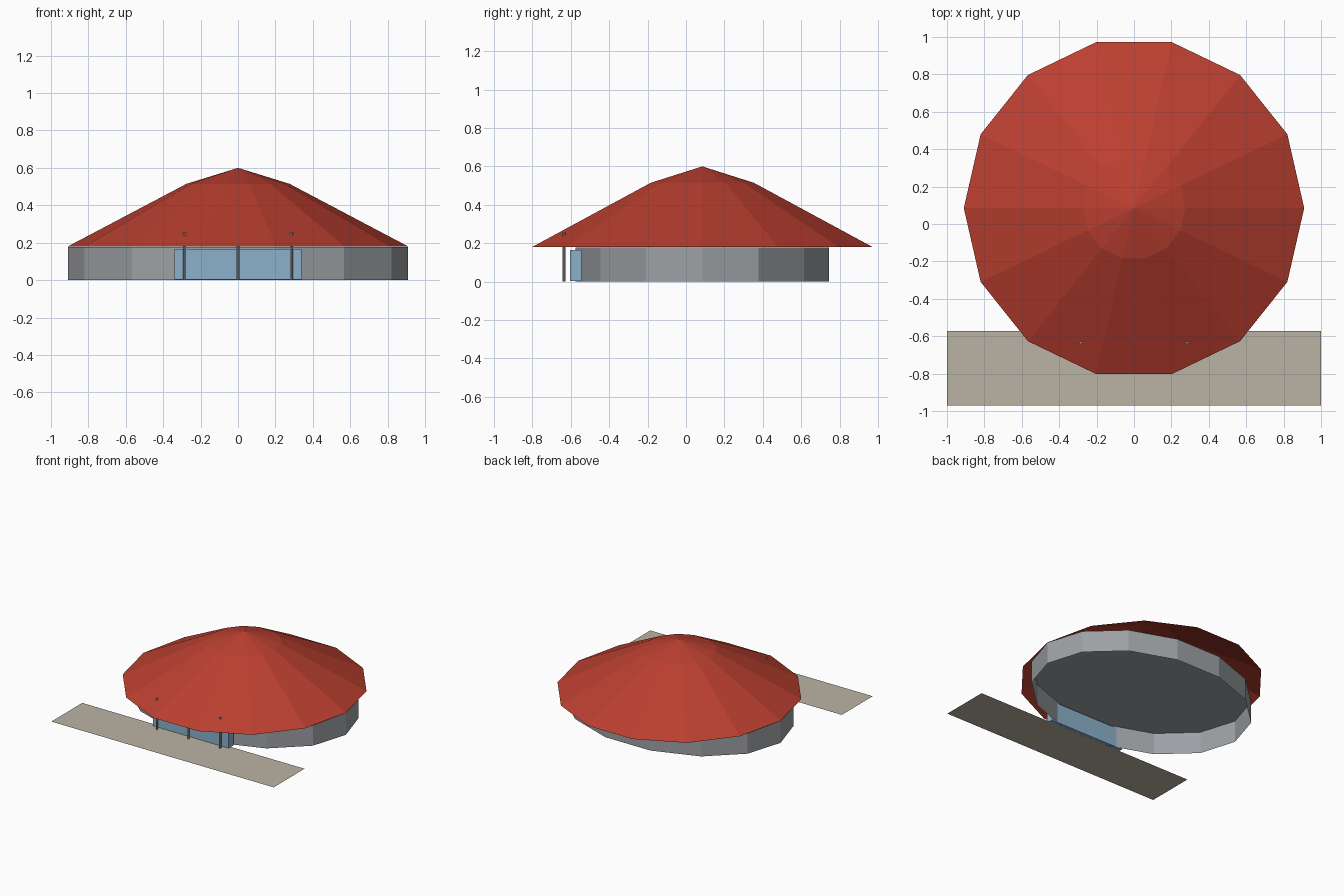
import bpy, bmesh, math

if "Cube" in bpy.data.objects:
    bpy.data.objects.remove(bpy.data.objects["Cube"])

SIDES = 14
CY = 0.085  # centre of the building along y


def material(name, rgb):
    m = bpy.data.materials.new(name)
    m.diffuse_color = (*rgb, 1)
    m.use_nodes = True
    m.node_tree.nodes["Principled BSDF"].inputs["Base Color"].default_value = m.diffuse_color
    return m


RED = material("roof_red", (0.50, 0.05, 0.03))
GREY = material("wall_grey", (0.34, 0.36, 0.38))
BLUE = material("glass_blue", (0.26, 0.44, 0.60))
BEIGE = material("path_beige", (0.50, 0.45, 0.37))


def finish(name, bm, mat):
    mesh = bpy.data.meshes.new(name)
    bm.to_mesh(mesh)
    bm.free()
    mesh.materials.append(mat)
    ob = bpy.data.objects.new(name, mesh)
    bpy.context.collection.objects.link(ob)
    return ob


def stacked_rings(name, rings, mat, apex=None):
    """Skin rings of (x radius, y radius, z); close with an apex or a flat cap."""
    bm = bmesh.new()
    loops = []
    for rx, ry, z in rings:
        angles = [2 * math.pi * i / SIDES for i in range(SIDES)]
        loops.append([bm.verts.new((rx * math.cos(a), CY + ry * math.sin(a), z)) for a in angles])
    for low, high in zip(loops, loops[1:]):
        for i in range(SIDES):
            j = (i + 1) % SIDES
            bm.faces.new((low[i], low[j], high[j], high[i]))
    top = loops[-1]
    if apex is None:
        bm.faces.new(top)
    else:
        tip = bm.verts.new((0, CY, apex))
        for i in range(SIDES):
            bm.faces.new((top[i], top[(i + 1) % SIDES], tip))
    return finish(name, bm, mat)


def box(name, lo, hi, mat):
    bm = bmesh.new()
    bmesh.ops.create_cube(bm, size=1)
    for v in bm.verts:
        v.co = [(a + b) / 2 + c * (b - a) for a, b, c in zip(lo, hi, v.co)]
    return finish(name, bm, mat)


# Oval wall, open below, with a ceiling just under the eaves
stacked_rings("wall", [(0.91, 0.677, 0), (0.91, 0.677, 0.178)], GREY)

# Two-pitch faceted roof, open underneath
stacked_rings("roof", [(0.91, 0.91, 0.18), (0.275, 0.275, 0.515)], RED, apex=0.60)

# Glazed entrance set through the front wall
box("entrance_glass", (-0.34, -0.605, 0.002), (0.34, -0.545, 0.165), BLUE)

# Slim entrance posts, the outer two poking through the roof
for x, label in ((-0.285, "left"), (0, "middle"), (0.285, "right")):
    bm = bmesh.new()
    bmesh.ops.create_cone(bm, cap_ends=True, segments=8, radius1=0.008, radius2=0.008, depth=0.255)
    bmesh.ops.translate(bm, verts=bm.verts, vec=(x, -0.635, 0.1275))
    finish("post_" + label, bm, GREY)

# Flat path along the front
bm = bmesh.new()
bm.faces.new([bm.verts.new(p) for p in ((-1, -0.97, 0), (1, -0.97, 0), (1, -0.573, 0), (-1, -0.573, 0))])
finish("path", bm, BEIGE)
